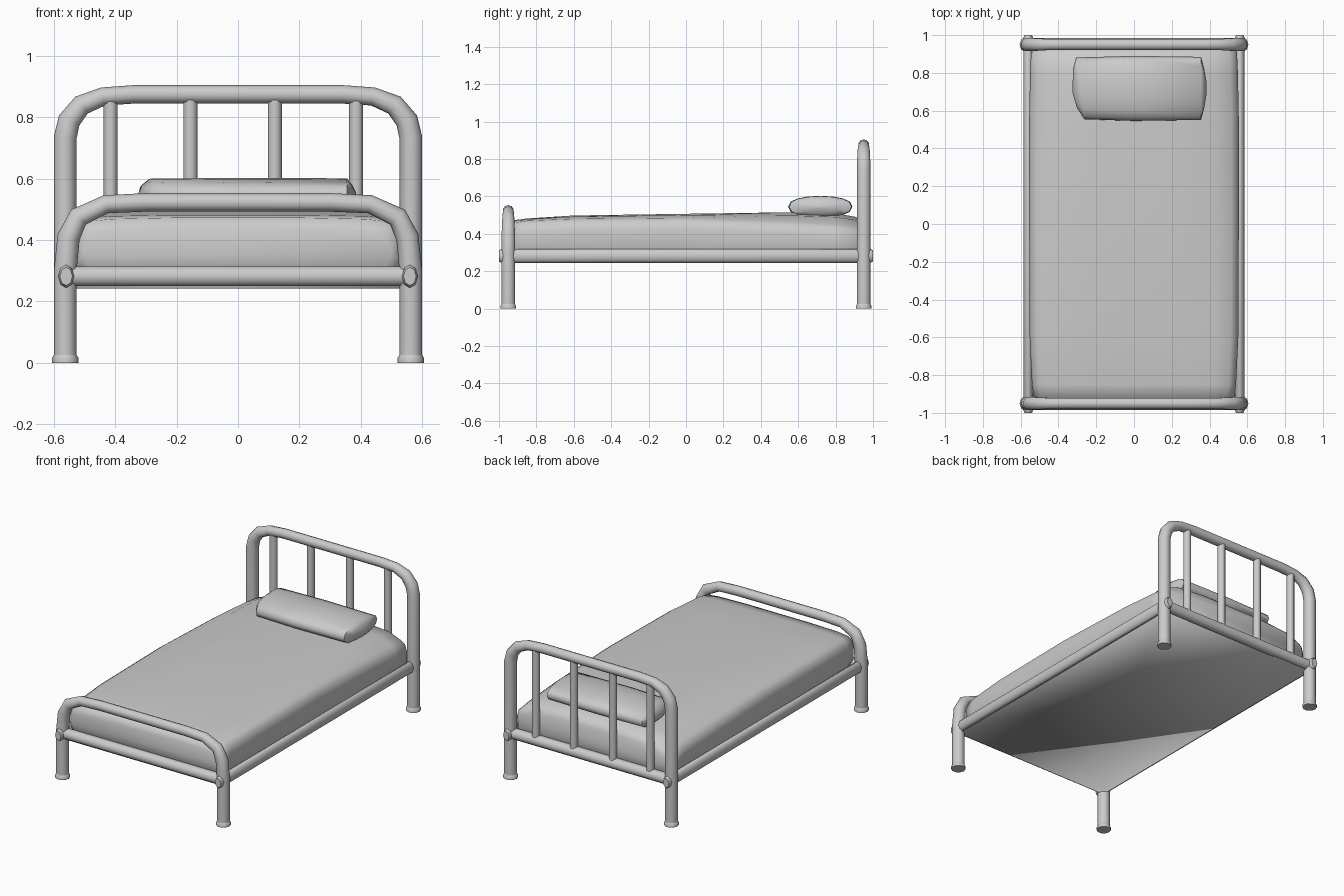
import bpy, bmesh, math

cube = bpy.data.objects.get("Cube")
if cube:
    bpy.data.objects.remove(cube, do_unlink=True)

GREY = (0.6, 0.6, 0.6, 1)
grey = bpy.data.materials.new("plain_grey")
grey.use_nodes = True
grey.diffuse_color = GREY
grey.node_tree.nodes["Principled BSDF"].inputs["Base Color"].default_value = GREY

POST_X, END_Y, RAIL_Z = 0.563, 0.95, 0.282


def finish(obj, angle=50):
    """Give the object its colour and smooth shading with sharp edges kept."""
    bpy.ops.object.select_all(action='DESELECT')
    obj.select_set(True)
    bpy.context.view_layer.objects.active = obj
    if obj.type == 'CURVE':
        bpy.ops.object.convert(target='MESH')
    obj = bpy.context.object
    obj.data.materials.clear()
    obj.data.materials.append(grey)
    bpy.ops.object.shade_smooth_by_angle(angle=math.radians(angle))
    return obj


def tube(name, points, radii, sides=3):
    """Round bar swept along a path."""
    data = bpy.data.curves.new(name, 'CURVE')
    data.dimensions = '3D'
    data.bevel_depth = 1
    data.bevel_resolution = sides
    data.use_fill_caps = True
    spline = data.splines.new('POLY')
    spline.points.add(len(points) - 1)
    for p, co, r in zip(spline.points, points, radii):
        p.co = (*co, 1)
        p.radius = r
    obj = bpy.data.objects.new(name, data)
    bpy.context.collection.objects.link(obj)
    return finish(obj)


def loft(name, rings, angle=50):
    """Skin a row of matching closed rings and cap both ends."""
    bm = bmesh.new()
    rows = [[bm.verts.new(co) for co in ring] for ring in rings]
    n = len(rows[0])
    for a, b in zip(rows, rows[1:]):
        for i in range(n):
            j = (i + 1) % n
            bm.faces.new((a[i], a[j], b[j], b[i]))
    bm.faces.new(rows[0][::-1])
    bm.faces.new(rows[-1])
    bmesh.ops.recalc_face_normals(bm, faces=bm.faces)
    mesh = bpy.data.meshes.new(name)
    bm.to_mesh(mesh)
    bm.free()
    obj = bpy.data.objects.new(name, mesh)
    bpy.context.collection.objects.link(obj)
    return finish(obj, angle)


def end_frame(name, y, half):
    """Bent tube from one foot up, across and down to the other foot."""
    half = [(POST_X, 0.01)] + half
    path = half + [(-x, z) for x, z in reversed(half)]
    radii = [0.037] * 3 + [0.034] + [0.03] * (len(half) - 4)
    tube(name, [(x, y, z) for x, z in path], radii + radii[::-1])


# Bent end frames
end_frame("headboard_frame", END_Y, [(POST_X, 0.735), (0.55, 0.79), (0.51, 0.84),
                                     (0.44, 0.868), (0.34, 0.875)])
end_frame("footboard_frame", -END_Y, [(POST_X, 0.30), (0.552, 0.41), (0.52, 0.475),
                                      (0.43, 0.517), (0.30, 0.523)])

# Feet
for sx, side in ((1, "left"), (-1, "right")):
    for sy, end in ((1, "head"), (-1, "foot")):
        x, y = sx * POST_X, sy * END_Y
        tube(f"{end}_{side}_foot", [(x, y, 0), (x, y, 0.016), (x, y, 0.026)],
             [0.043, 0.043, 0.037])

# Side rails with bevelled ends poking through the posts
for sx, side in ((1, "left"), (-1, "right")):
    rail = tube(f"{side}_side_rail",
                [(0, y, 0) for y in (-1, -0.985, 0.985, 1)],
                [0.03, 0.038, 0.038, 0.03], sides=2)
    rail.scale.x = 0.68
    rail.location = (sx * 0.56, 0, RAIL_Z)

# Cross rails
for sy, end in ((1, "head"), (-1, "foot")):
    tube(f"{end}_cross_rail", [(x, sy * END_Y, RAIL_Z) for x in (-POST_X, POST_X)],
         [0.034] * 2)

# Headboard spindles
for i, x in enumerate((-0.415, -0.155, 0.12, 0.385)):
    tube(f"headboard_spindle_{i + 1}", [(x, END_Y, RAIL_Z), (x, END_Y, 0.87)], [0.023] * 2)

# Base panel under the mattress, folded up slightly at one corner
bm = bmesh.new()
corners = [bm.verts.new((sx * 0.56, sy * END_Y, 0.275 if sx + sy == 2 else 0.247))
           for sx, sy in ((1, -1), (1, 1), (-1, 1), (-1, -1))]
fold = bm.verts.new((0.18, 0.21, 0.247))
for i in range(4):
    bm.faces.new((corners[(i + 1) % 4], corners[i], fold))
bmesh.ops.recalc_face_normals(bm, faces=bm.faces)
mesh = bpy.data.meshes.new("base_panel")
bm.to_mesh(mesh)
bm.free()
panel = bpy.data.objects.new("base_panel", mesh)
bpy.context.collection.objects.link(panel)
thick = panel.modifiers.new("thickness", 'SOLIDIFY')
thick.thickness = 0.008
thick.offset = 0
finish(panel, 1)


# Mattress: rounded sections along its length
def mattress_ring(y, w, low, edge, crown):
    half = [(w * 0.96, low), (w, low + 0.04), (w, edge - 0.06), (w * 0.98, edge - 0.02),
            (w * 0.93, edge), (w * 0.78, (edge + crown * 2) / 3), (w * 0.4, crown)]
    return [(x, y, z) for x, z in half + [(-x, z) for x, z in reversed(half)]]


sections = [(-0.94, 0.50, 0.31, 0.425, 0.435), (-0.92, 0.53, 0.29, 0.46, 0.473),
            (-0.85, 0.54, 0.27, 0.47, 0.482), (-0.6, 0.552, 0.27, 0.48, 0.498),
            (0, 0.555, 0.27, 0.485, 0.507), (0.55, 0.555, 0.27, 0.465, 0.515),
            (0.8, 0.55, 0.27, 0.45, 0.51), (0.91, 0.545, 0.27, 0.44, 0.49),
            (0.935, 0.52, 0.29, 0.42, 0.455)]
loft("mattress", [mattress_ring(*s) for s in sections], 60)


# Pillow: flattened oval sections with pointed ends
def pillow_ring(x, size, slant=0.0):
    ring = []
    for i in range(16):
        c, s = math.cos(i * math.pi / 8), math.sin(i * math.pi / 8)
        ring.append((x + slant * c, 0.718 + 0.172 * size * c,
                     0.545 + 0.058 * size * math.copysign(abs(s) ** 0.8, s)))
    return ring


loft("pillow", [pillow_ring(-0.325, 0.15), pillow_ring(-0.312, 0.6, -0.01),
                pillow_ring(-0.285, 0.95, -0.022), pillow_ring(0, 1),
                pillow_ring(0.355, 0.97), pillow_ring(0.372, 0.6),
                pillow_ring(0.385, 0.15)], 60)
